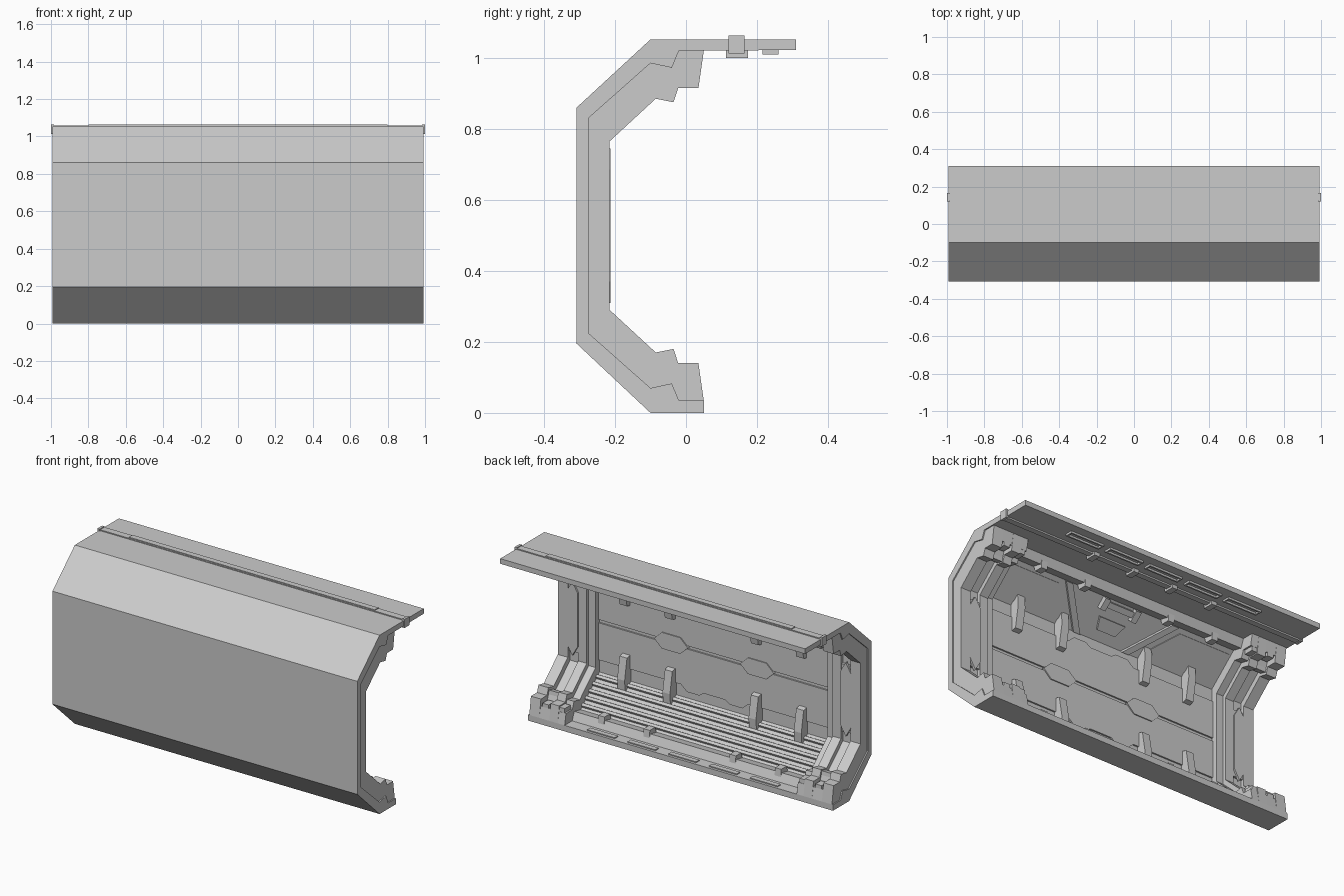
import bpy, bmesh
from mathutils import Vector as V

if "Cube" in bpy.data.objects:
    bpy.data.objects.remove(bpy.data.objects["Cube"])

H = 1.055                      # mirror height: z -> H - z


def solid(name, ring, offset):
    """Extrude a planar ring of points along an offset vector."""
    bm = bmesh.new()
    a = [bm.verts.new(p) for p in ring]
    b = [bm.verts.new(V(p) + V(offset)) for p in ring]
    n = len(a)
    bm.faces.new(a)
    bm.faces.new(b[::-1])
    for i in range(n):
        bm.faces.new((a[i], b[i], b[(i + 1) % n], a[(i + 1) % n]))
    bmesh.ops.recalc_face_normals(bm, faces=bm.faces)
    me = bpy.data.meshes.new(name)
    bm.to_mesh(me)
    bm.free()
    ob = bpy.data.objects.new(name, me)
    bpy.context.collection.objects.link(ob)
    return ob


def prism(name, yz, x0, x1):
    return solid(name, [(x0, y, z) for y, z in yz], (x1 - x0, 0, 0))


def box(name, x0, x1, y0, y1, z0, z1):
    return prism(name, [(y0, z0), (y1, z0), (y1, z1), (y0, z1)], x0, x1)


def flip(yz):
    return [(y, H - z) for y, z in yz]


def slope(t, h=0):
    """Point on the lower inner slope, raised by h."""
    return (-.10 - .175 * t + .662 * h, .07 + .155 * t + .748 * h)


def slope_plate(name, xt, h, top=True):
    """Plate on an inner slope, outlined in (x, t)."""
    f = (lambda p: (p[0], H - p[1])) if top else (lambda p: p)
    ring = [(x, *f(slope(t, -.004))) for x, t in xt]
    s = -1 if top else 1
    return solid(name, ring, (0, .662 * (h + .004), s * .748 * (h + .004)))


def wall_plate(name, xz, h, y=-.275):
    return solid(name, [(x, y - .004, z) for x, z in xz], (0, h + .004, 0))


# Outer shell with roof overhang
inner = [(.05, .035), (-.02, .035), (-.04, .083), (-.10, .07), (-.275, .225)]
shell = [(.05, 0), (-.10, 0), (-.308, .195), (-.308, .86), (-.10, 1.052),
         (.31, 1.052), (.31, 1.022)] + flip(inner)[1:] + inner[::-1]
prism("shell", shell, -.992, .992)

# End ribs: a lower base and taller bands on top of it
tall = [(.05, .035), (.035, .14), (-.022, .14), (-.035, .18), (-.085, .17), (-.215, .29)]
flat = [(.05, .035), (.042, .035), (-.02, .035), (-.04, .083), (-.10, .07), (-.275, .225)]


def rib(name, k, x0, x1):
    half = [(a[0] * k + b[0] * (1 - k), a[1] * k + b[1] * (1 - k)) for a, b in zip(tall, flat)]
    back = [(-.10, 1.025), (-.29, .845), (-.29, .21), (-.10, .03)]
    prism(name, half + flip(half)[::-1] + back, x0, x1)


for s in (-1, 1):
    rib("rib_base", .62, s * .755, s * .978)
    rib("rib_inner_band", .92, s * .80, s * .855)
    rib("rib_outer_band", 1, s * .92, s * .985)
    # pointed panel on the upright part of the rib
    wall_plate("rib_upright", [(s * .80, .33), (s * .985, .33), (s * .985, H - .33),
                               (s * .80, H - .33)], .012, -.235)
    wall_plate("rib_panel", [(s * .89, .31), (s * .925, .37), (s * .925, H - .37),
                             (s * .89, H - .31), (s * .855, H - .37), (s * .855, .37)],
               .010, -.223)
    for m in (0, 1):
        f = flip if m else list
        # stepped blocks at rib feet and heads
        prism("rib_block", f([(.04, .03), (.035, .125), (-.02, .125), (-.03, .03)]),
              s * .765, s * .81)
        prism("rib_mid_block", f([(.04, .03), (.037, .12), (-.015, .12), (-.03, .03)]),
              s * .868, s * .908)
        prism("rib_clip", f([(-.03, .10), (-.04, .165), (-.08, .155), (-.09, .10)]),
              s * .84, s * .935)

# Wedge pegs in the wall corners and small blocks on the lips
peg = [(-.28, .385), (-.238, .375), (-.216, .25), (-.222, .17), (-.285, .22)]
for x in (-.575, -.28, .28, .575):
    for f in (list, flip):
        prism("corner_peg", f(peg), x - .024, x + .024)
        prism("lip_block", f([(-.03, .05), (-.035, .105), (-.085, .105), (-.10, .06)]),
              x - .02, x + .02)

# Wall panels with a stepped edge, and hexagonal plates over the seam
edge = [(-.76, .30), (-.22, .30), (-.18, .265), (-.10, .265), (-.07, .285), (.07, .285),
        (.10, .265), (.18, .265), (.22, .30), (.76, .30), (.76, .518), (-.76, .518)]
wall_plate("lower_wall_panel", edge, .009)
wall_plate("upper_wall_panel", [(x, H - z) for x, z in edge], .009)
for c in (-.28, .28):
    wall_plate("seam_plate", [(c - .11, .5275), (c - .06, .575), (c + .06, .575),
                              (c + .11, .5275), (c + .06, .48), (c - .06, .48)], .015)

# Long ridges on the lower slope
for i in range(5):
    t = .06 + i * .19
    prism("floor_ridge", [slope(t, -.004), slope(t + .02, .014), slope(t + .09, .014),
                          slope(t + .12, -.004)], -.76, .76)

# Ceiling slope: diagonal struts, centre clip and side panels
for s in (-1, 1):
    slope_plate("ceiling_strut", [(s * .38, 0), (s * .335, 0), (s * .14, 1), (s * .185, 1)], .016)
    slope_plate("ceiling_panel", [(s * .74, .12), (s * .41, .12), (s * .26, .88),
                                  (s * .74, .88)], .005)
    slope_plate("clip_end", [(s * .12, .0), (s * .085, .0), (s * .085, .28), (s * .12, .28)], .03)
slope_plate("centre_clip", [(-.10, .06), (.10, .06), (.10, .2), (-.10, .2)], .022)
slope_plate("centre_plate", [(-.085, .45), (.085, .45), (.06, .75), (-.06, .75)], .012)

# Frames below the overhang, matching pads on the lower lip
for i in range(-2, 3):
    x = i * .265
    for y in (.215, .251):
        box("overhang_frame_side", x - .11, x + .11, y, y + .009, 1.010, 1.025)
    for e in (-.11, .101):
        box("overhang_frame_end", x + e, x + e + .009, .215, .26, 1.010, 1.025)
    box("lip_pad", x - .09, x + .09, .005, .035, .03, .041)

# Rail across the overhang with end caps and tabs
box("rail", -.998, .998, .125, .165, 1.04, 1.058)
box("rail_top", -.8, .8, .128, .162, 1.05, 1.063)
box("rail_underside", -.98, .98, .128, .162, 1.012, 1.03)
for s in (-1, 1):
    box("rail_end_cap", s * .985, s, .12, .165, 1.012, 1.063)
for x in (-.395, -.13, .13, .395):
    box("rail_tab", x - .018, x + .018, .112, .175, 1.0, 1.025)
